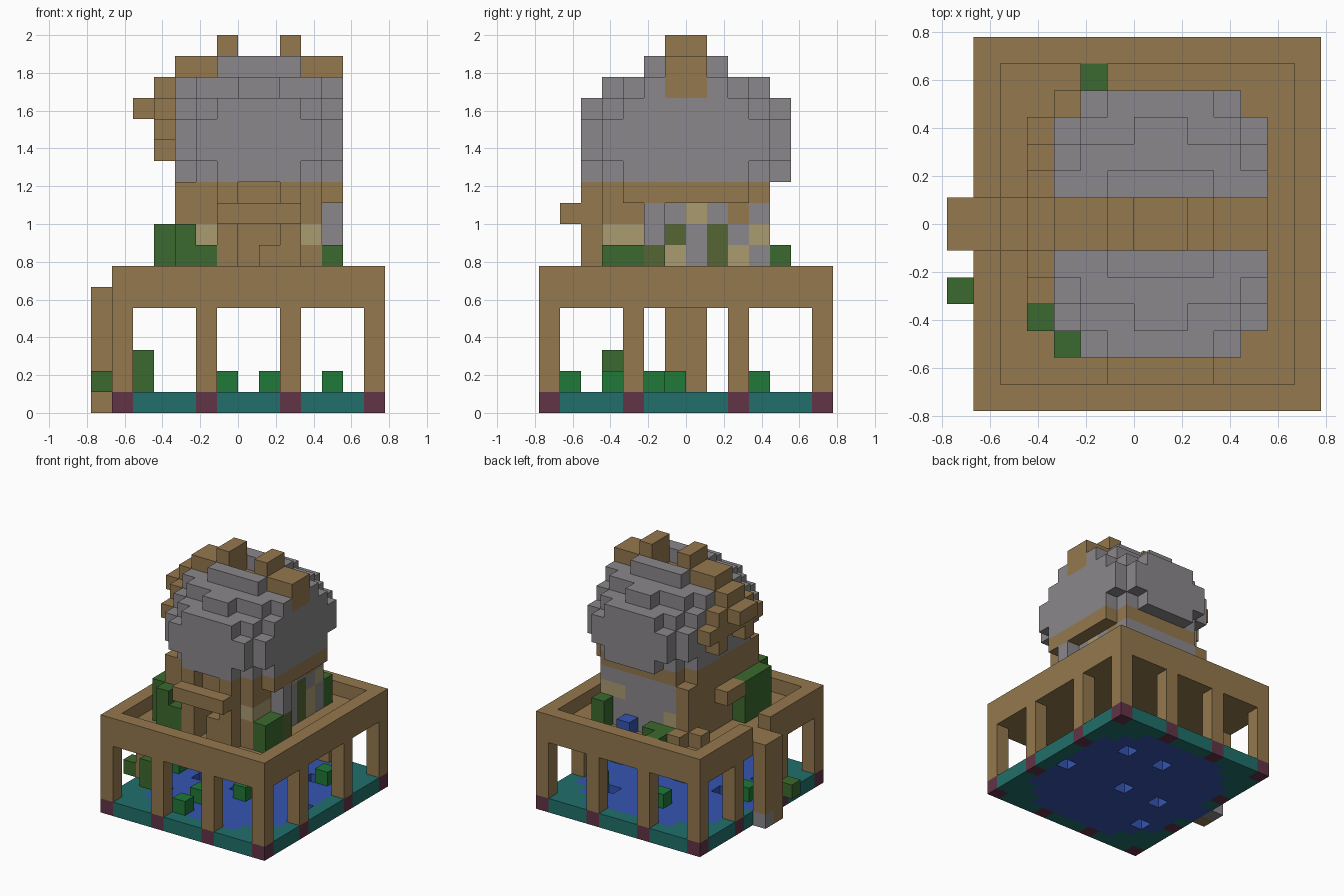
import bpy
import bmesh
from mathutils import Vector

old = bpy.data.objects.get("Cube")
if old:
    bpy.data.objects.remove(old, do_unlink=True)

UNIT = 1 / 9          # edge of one block
MID = 7               # grid index of the centre
SIDES = [Vector(v) for v in
         ((1, 0, 0), (-1, 0, 0), (0, 1, 0), (0, -1, 0), (0, 0, 1), (0, 0, -1))]


def material(name, hex_colour):
    def linear(c):
        c /= 255
        return c / 12.92 if c < 0.04045 else ((c + 0.055) / 1.055) ** 2.4
    rgba = [linear(c) for c in bytes.fromhex(hex_colour)] + [1]
    mat = bpy.data.materials.new(name)
    mat.use_nodes = True
    mat.diffuse_color = rgba
    mat.node_tree.nodes["Principled BSDF"].inputs["Base Color"].default_value = rgba
    return mat


MATS = {
    "wood": material("wood", "94784e"),
    "stone": material("stone", "8a878a"),
    "water": material("water", "3454b0"),
    "teal": material("teal", "216f6a"),
    "maroon": material("maroon", "613346"),
    "lily": material("lily green", "207838"),
    "leaf": material("leaf green", "3b692e"),
    "tan": material("tan", "aa9b70"),
    "moss": material("moss", "566634"),
}


def box(xs, ys, zs):
    """All cells of a block; each range is one index or an inclusive pair."""
    spans = [range(s[0], s[1] + 1) if isinstance(s, tuple) else (s,) for s in (xs, ys, zs)]
    return [(x, y, z) for x in spans[0] for y in spans[1] for z in spans[2]]


def build(name, cells):
    """Turn a {cell: colour} map into a mesh with only its outer faces."""
    names = sorted(set(cells.values()))
    bm = bmesh.new()
    for cell, colour in cells.items():
        centre = Vector(cell) + Vector((0.5, 0.5, 0.5))
        for n in SIDES:
            if tuple(int(c) for c in Vector(cell) + n) in cells:
                continue
            u = Vector((n.y, n.z, n.x))
            v = n.cross(u)
            corners = [centre + (n + a * u + b * v) / 2
                       for a, b in ((-1, -1), (1, -1), (1, 1), (-1, 1))]
            face = bm.faces.new([bm.verts.new(((p.x - MID) * UNIT, (p.y - MID) * UNIT, p.z * UNIT))
                                 for p in corners])
            face.material_index = names.index(colour)
    bmesh.ops.remove_doubles(bm, verts=bm.verts, dist=UNIT / 100)
    mesh = bpy.data.meshes.new(name)
    bm.to_mesh(mesh)
    bm.free()
    for n in names:
        mesh.materials.append(MATS[n])
    obj = bpy.data.objects.new(name, mesh)
    bpy.context.collection.objects.link(obj)


def part(name, *blocks):
    cells = {}
    for colour, xs, ys, zs in blocks:
        cells.update(dict.fromkeys(box(xs, ys, zs), colour))
    build(name, cells)


LEG_X, LEG_Y = (1, 5, 9, 13), (0, 4, 9, 13)


def is_leg(x, y):
    return (x in LEG_X and y in (0, 13)) or (y in LEG_Y and x in (1, 13))


# Pond base: teal bank, water with drain holes, maroon footings
holes = ((10, 10), (12, 6), (7, 10), (7, 6), (4, 6), (3, 3))
base = {}
for x, y, z in box((1, 13), (0, 13), 0):
    dx, dy = min(x - 1, 13 - x), min(y, 13 - y)
    inlet = x == 1 and y in (6, 7)
    if is_leg(x, y):
        base[x, y, z] = "maroon"
    elif inlet or (dx and dy and dx + dy > 3):
        if (x, y) not in holes:
            base[x, y, z] = "water"
    else:
        base[x, y, z] = "teal"
build("pond_base", base)

# Legs
build("legs", {c: "wood" for c in box((1, 13), (0, 13), (1, 4)) if is_leg(*c[:2])})

# Deck with raised rim, open where the spout runs off
deck = dict.fromkeys(box((1, 13), (0, 13), 5), "wood")
for x, y, z in box((1, 13), (0, 13), 6):
    if (x in (1, 13) or y in (0, 13)) and not (x == 1 and y in (6, 7)):
        deck[x, y, z] = "wood"
build("deck", deck)

# Side pillar
part("side_pillar", ("wood", 0, (6, 7), (0, 5)), ("stone", 0, 7, 0))

# Pond plants
for n, (x, y) in enumerate(((6, 1), (8, 5), (11, 10), (6, 10), (2, 6), (6, 3))):
    part(f"lily_{n}", ("lily", x, y, 1))
part("reed", ("leaf", 2, 3, (1, 2)))
part("pillar_leaf", ("leaf", 0, 4, 1))

# Trunk: core, flared collar, door posts, step and awning
trunk = dict.fromkeys(box((4, 9), (3, 9), (6, 10)), "wood")
for c in box((4, 11), (3, 10), 10):
    if not (c[0] in (4, 11) and c[1] in (3, 10)):
        trunk[c] = "wood"
for c in box(6, 2, (6, 10)) + box(9, 2, (6, 10)) + box(8, 2, (6, 7)) \
        + box((6, 9), 1, 9) + box(3, (6, 7), 8) + box(10, 3, 9):
    trunk[c] = "wood"
for c in box((7, 8), 3, (6, 8)):
    trunk.pop(c)

# Patchwork walls, listed from the top row down
KEY = {"w": "wood", "s": "stone", "t": "tan", "m": "moss"}
for row, text in enumerate(("wwsstsws", "wtsmsmst", "wwmtsmts", "wwmtsmts")):
    for n, letter in enumerate(text):
        trunk[10, 3 + n, 9 - row] = KEY[letter]
for row, text in enumerate(("wsssss", "wsssst", "wtssss", "wtssss")):
    for n, letter in enumerate(text):
        trunk[4 + n, 10, 9 - row] = KEY[letter]
trunk[5, 3, 8] = trunk[10, 3, 8] = "tan"
for c in box(11, 5, (8, 9)):
    trunk[c] = "stone"
build("trunk", trunk)

# Shrubs, spring and roots on the deck
part("front_left_shrub", ("leaf", (10, 11), 3, (6, 7)), ("leaf", 11, 4, (6, 7)), ("moss", 11, 5, (6, 7)))
part("front_right_shrub", ("leaf", 3, (3, 5), (6, 8)), ("leaf", 4, 2, (6, 8)), ("leaf", 5, 2, (6, 7)))
part("back_shrub", ("leaf", 10, 11, (6, 7)), ("leaf", (5, 6), 11, 6), ("leaf", 5, 12, 6))
part("spring", ("water", 8, 11, 6))
part("roots", ("wood", 4, 11, 6), ("wood", 4, 10, (6, 7)), ("wood", 3, 10, 6))

# Rounded stone crown: row spans by distance from the middle line
crown = {}
TOP, SHOULDER, BELLY = (2, 2), (4, 4, 3, 1), (4, 4, 4, 3, 2)
LAYERS = {11: BELLY, 12: (4, 4, 4, 4, 3), 13: (4, 4, 4, 4, 3),
          14: BELLY, 15: SHOULDER, 16: TOP}
for z, spans in LAYERS.items():
    for d, half in enumerate(spans):
        for y in (6 - d, 7 + d):
            for c in box((8 - half, 7 + half), y, z):
                crown[c] = "stone"
# Wooden ridge, notched in the middle
for c in box((4, 11), (6, 7), (15, 16)):
    crown[c] = "wood"
for c in box((7, 8), (6, 7), 16):
    crown.pop(c)
for c in box(6, (6, 7), 17) + box(9, (6, 7), 17):
    crown[c] = "wood"
build("crown", crown)

# Wooden crest down the side of the crown
part("crest", ("wood", 3, (6, 7), 15), ("wood", 3, (5, 8), 14), ("wood", 2, (6, 7), 14),
     ("wood", 3, (4, 9), 13), ("wood", 3, 5, 12), ("wood", 3, 8, 12))
